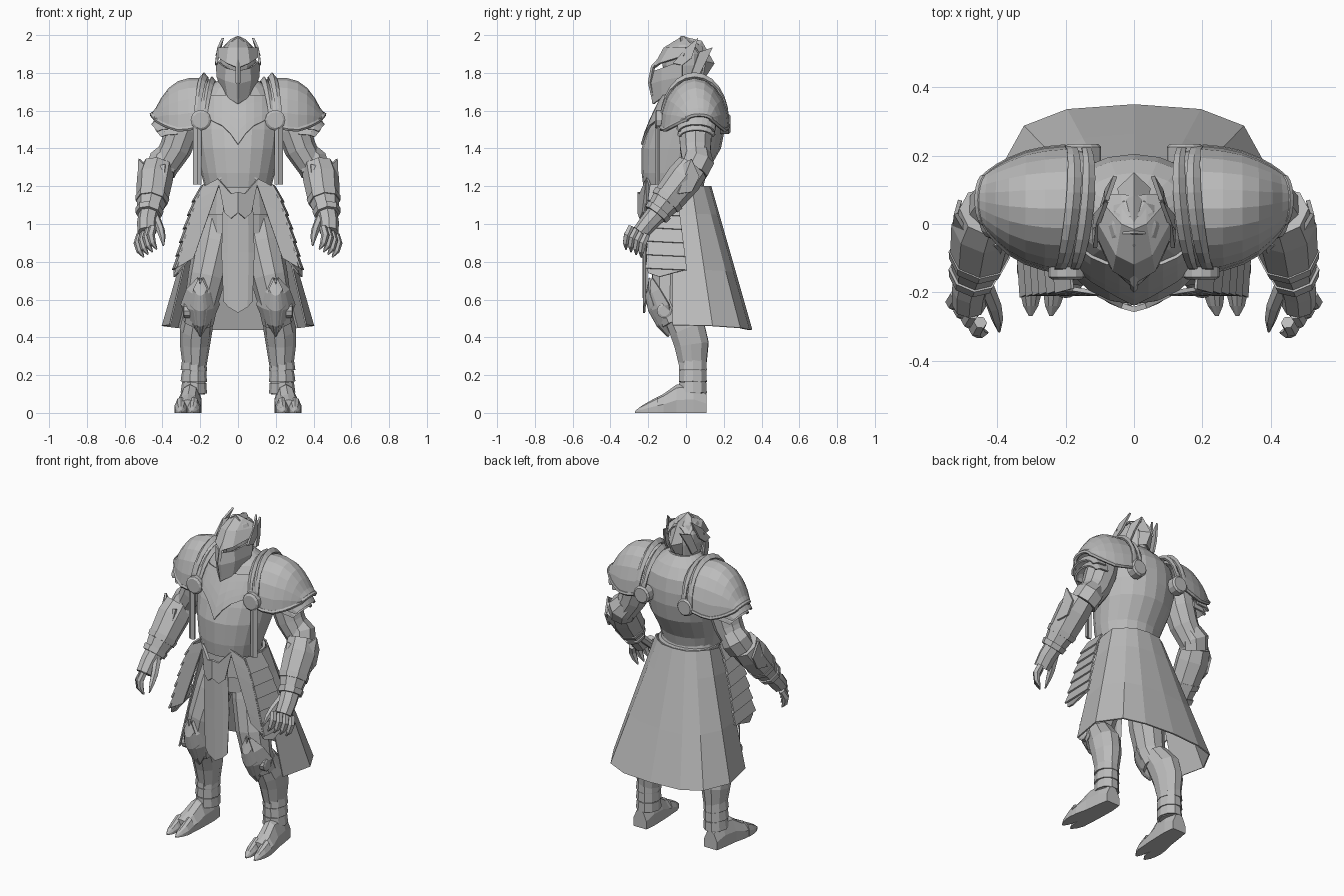
import bpy, bmesh, math
from mathutils import Vector as V

steel = bpy.data.materials.new("steel_grey")
steel.diffuse_color = (0.5, 0.5, 0.5, 1)


def make(name, verts, faces, mirror=False, thick=0):
    """Flat-shaded mesh object, optionally mirrored left/right and given thickness."""
    me = bpy.data.meshes.new(name)
    me.from_pydata([tuple(v) for v in verts], [], faces)
    bm = bmesh.new()
    bm.from_mesh(me)
    bmesh.ops.remove_doubles(bm, verts=bm.verts, dist=0.0005)
    bmesh.ops.recalc_face_normals(bm, faces=bm.faces)
    bm.to_mesh(me)
    bm.free()
    me.materials.append(steel)
    ob = bpy.data.objects.new(name, me)
    bpy.context.collection.objects.link(ob)
    if mirror:
        ob.modifiers.new("mirror", 'MIRROR')
    if thick:
        s = ob.modifiers.new("thickness", 'SOLIDIFY')
        s.thickness, s.offset = thick, 0
    return ob


def loft(name, rings, closed=True, **kw):
    """Skin across rows of points; closed rows get end caps."""
    n = len(rings[0])
    faces = [(r * n + i, r * n + (i + 1) % n, (r + 1) * n + (i + 1) % n, (r + 1) * n + i)
             for r in range(len(rings) - 1) for i in range(n if closed else n - 1)]
    if closed:
        faces += [tuple(range(n)), tuple(range((len(rings) - 1) * n, len(rings) * n))]
    return make(name, [p for r in rings for p in r], faces, **kw)


def oval(z, rx, yf, yb, n=20, front=1.0):
    """Horizontal ring; front > 1 pinches it to a ridge."""
    cy, ry, pts = (yf + yb) / 2, (yb - yf) / 2, []
    for i in range(n):
        a = 2 * math.pi * i / n
        s = math.sin(a)
        y = cy + ry * (s if s > 0 else -abs(s) ** front)
        pts.append((rx * math.cos(a), y, z))
    return pts


def limb(name, pts, n=8, mirror=True):
    """Tube along a path of (x, y, z, width radius, optional depth radius)."""
    c, rings, u = [V(p[:3]) for p in pts], [], V((1, 0, 0))
    for i, p in enumerate(pts):
        d = (c[min(i + 1, len(c) - 1)] - c[max(i - 1, 0)]).normalized()
        if i == 0 and abs(d.x) > 0.9:
            u = V((0, 1, 0))
        u = (u - d * u.dot(d)).normalized()
        w = d.cross(u)
        r1, r2 = p[3], p[-1]
        rings.append([c[i] + u * r1 * math.cos(a) + w * r2 * math.sin(a)
                      for a in (2 * math.pi * k / n for k in range(n))])
    return loft(name, rings, mirror=mirror)


def plate(name, pts, thick=0.012, mirror=True):
    return make(name, pts, [tuple(range(len(pts)))], mirror=mirror, thick=thick)


# Cuirass and raised breastplate with a V-shaped lower edge
chest = [(1.19, .175, -.225, .09), (1.27, .195, -.235, .11), (1.4, .225, -.235, .185), (1.5, .24, -.205, .205),
         (1.58, .24, -.17, .205), (1.66, .22, -.13, .19), (1.72, .17, -.1, .15), (1.77, .09, -.06, .1)]
loft("cuirass", [oval(*c) for c in chest])
loft("neck", [oval(1.72, .075, -.05, .09, 12), oval(1.82, .075, -.06, .085, 12)])


def chest_y(x, z):
    for a, b in zip(chest, chest[1:]):
        if a[0] <= z <= b[0]:
            t = (z - a[0]) / (b[0] - a[0])
            rx, yf, yb = [a[k] + (b[k] - a[k]) * t for k in (1, 2, 3)]
            return (yf + yb) / 2 - (yb - yf) / 2 * math.sqrt(max(0, 1 - (x / rx) ** 2)) - .006


lows = [1.42, 1.48, 1.52, 1.54, 1.56]
loft("breastplate", [[(.042 * i, chest_y(.042 * i, lo + (1.68 - lo) * r / 4), lo + (1.68 - lo) * r / 4)
                      for i, lo in enumerate(lows)] for r in range(5)], closed=False, mirror=True, thick=.01)

# Shoulder armour: teardrop shell, flared rim, lower lames, straps and round fasteners


def arch(x, zb, zt, ry, cy=.045, n=10, lean=0.0):
    return [(x + lean * math.sin(math.pi * i / n), cy - ry * math.cos(math.pi * i / n),
             zb + (zt - zb) * math.sin(math.pi * i / n)) for i in range(n + 1)]


shell = [arch(.15, 1.54, 1.745, .165), arch(.2, 1.52, 1.765, .176), arch(.26, 1.505, 1.765, .17),
         arch(.315, 1.5, 1.75, .155, .048), arch(.362, 1.515, 1.715, .132, .052),
         arch(.395, 1.53, 1.665, .108, .058, lean=.005), arch(.42, 1.545, 1.61, .085, .064, lean=.01),
         arch(.435, 1.555, 1.58, .065, .07, lean=.02)]
loft("pauldron", shell, closed=False, mirror=True, thick=.014)
edge = [r[0] for r in shell[1:-1]] + shell[-1] + [r[-1] for r in shell[-2:0:-1]]
limb("pauldron_rim", [(*p, .013) for p in edge], 6)
for k, (x, z, ry) in enumerate([(.34, 1.505, .1), (.32, 1.475, .095)]):
    loft(f"shoulder_lame_{k}", [arch(x, z, z + .1, ry, .055), arch(x + .06, z - .005, z + .06, ry, .055, lean=.025),
                                arch(x + .085, z - .015, z + .02, ry * .9, .055, lean=.03)],
         closed=False, mirror=True, thick=.01)
for name, x0, w, top in (("outer_strap", .19, .03, 1.785), ("inner_strap", .15, .025, 1.765)):
    rows = []
    for i in range(13):
        a = math.pi * i / 12
        s = math.sin(a)
        x = x0 + .018 * math.cos(a) - .025 * s
        y, z = .045 - .175 * math.cos(a), 1.55 + (top - 1.55) * s
        rows.append([(x, y, z - .01), (x + w / 2, y, z + .01 * s), (x + w, y, z - .01)])
    loft(name, rows, closed=False, mirror=True, thick=.016)
limb("front_fastener", [(.197, -.12, 1.55, .054), (.197, -.155, 1.55, .054), (.197, -.163, 1.55, .042)], 12)
limb("back_fastener", [(.15, .18, 1.53, .054), (.15, .225, 1.53, .054), (.15, .235, 1.53, .044)], 12)
loft("hanging_strap", [[(.195, -.148, z), (.215, -.155, z), (.235, -.143, z)] for z in (1.52, 1.36, 1.21)],
     closed=False, mirror=True, thick=.012)

# Helmet: skull, visor, brow, horns and crest
loft("helmet_skull", [oval(*h, 12, 1.4) for h in [(1.7, .065, -.06, .075), (1.76, .085, -.1, .09),
     (1.84, .098, -.125, .1), (1.9, .095, -.125, .098), (1.95, .065, -.08, .075), (1.975, .02, -.02, .03)]])
loft("visor", [[(0, -.172, 1.635), (.05, -.125, 1.67), (.085, -.03, 1.72)],
               [(0, -.185, 1.74), (.065, -.125, 1.76), (.108, -.02, 1.78)],
               [(0, -.165, 1.81), (.06, -.125, 1.825), (.113, -.02, 1.865)]], closed=False, mirror=True, thick=.012)
loft("brow", [[(0, -.172, 1.825), (.06, -.135, 1.85), (.116, -.01, 1.89)],
              [(0, -.115, 1.93), (.05, -.09, 1.93), (.1, .0, 1.93)],
              [(0, -.015, 1.992), (.035, 0, 1.975), (.08, .05, 1.93)],
              [(0, .08, 1.95), (.035, .085, 1.93), (.07, .085, 1.88)]], closed=False, mirror=True, thick=.01)
limb("nose_ridge", [(0, -.172, 1.66, .009), (0, -.19, 1.75, .012), (0, -.175, 1.83, .012), (0, -.06, 1.965, .006)], 4, False)
plate("side_horn", [(.114, -.07, 1.85), (.117, -.02, 1.84), (.112, .03, 1.88), (.08, .065, 1.985), (.105, .0, 1.93)], .012)
plate("rear_horn", [(.1, .03, 1.8), (.088, .07, 1.79), (.08, .1, 1.85), (.055, .14, 1.935), (.08, .07, 1.91)], .012)
loft("helmet_crest", [[(.03, -.03, 1.965), (.035, .06, 1.93), (.045, .1, 1.86), (.04, .085, 1.78)],
                      [(0, -.03, 1.99), (0, .08, 1.965), (0, .145, 1.85), (0, .105, 1.79)]],
     closed=False, mirror=True, thick=.012)

# Arms, vambraces and gauntlets
limb("upper_arm", [(.27, .05, 1.62, .09), (.295, .05, 1.5, .092), (.33, .05, 1.4, .085), (.39, .055, 1.3, .072)], 10)
limb("elbow_guard", [(.36, .06, 1.365, .074), (.39, .065, 1.33, .086), (.41, .04, 1.28, .082)], 8)
limb("vambrace", [(.425, .035, 1.3, .088), (.44, -.01, 1.24, .096), (.453, -.09, 1.14, .086), (.468, -.145, 1.07, .066)], 8)
for k, (x, y, z, r) in enumerate([(.453, -.09, 1.14, .091), (.468, -.14, 1.075, .076)]):
    limb(f"vambrace_band_{k}", [(x, y, z, r), (x + .005, y - .02, z - .025, r - .006)], 8)
loft("elbow_fin", [[(.39, -.09, 1.24), (.47, -.095, 1.2), (.53, -.04, 1.16), (.515, .03, 1.17)],
                   [(.385, -.06, 1.315), (.475, -.05, 1.29), (.522, .03, 1.345), (.51, .07, 1.25)]],
     closed=False, mirror=True, thick=.012)
limb("palm", [(.47, -.15, 1.06, .056), (.48, -.195, 1.01, .054, .05), (.483, -.24, .955, .05, .045)], 8)
for k in range(4):
    x, y, z = .45 + .023 * k, -.288 + .027 * k, .985 - .014 * k
    limb(f"finger_{k}", [(x, y, z, .02), (x + .012, y - .022, z - .045, .022), (x + .002, y - .03, z - .085, .018),
                         (x - .02, y - .03, z - .12, .004)], 6)
limb("thumb", [(.435, -.18, 1.03, .024), (.41, -.24, .97, .022), (.4, -.28, .93, .017), (.395, -.315, .885, .004)], 6)

# Waist, belt ornament, front tabard
loft("waist", [oval(1.24, .17, -.17, .085), oval(1.12, .185, -.175, .12), oval(.95, .19, -.17, .13)])
loft("waist_band", [oval(1.2, .185, -.185, .125), oval(1.05, .2, -.19, .163)])
plate("belt_ornament", [(0, -.25, 1.17), (.035, -.24, 1.16), (.105, -.205, 1.24), (.085, -.215, 1.14),
                        (.07, -.225, 1.06), (.035, -.24, 1.03), (0, -.25, 1.06)], .016)
loft("tabard", [[(0, -.232, 1.15), (.05, -.226, 1.15), (.075, -.21, 1.15)],
                [(0, -.226, .85), (.055, -.222, .85), (.085, -.208, .85)],
                [(0, -.222, .53), (.05, -.22, .56), (.075, -.21, .59)]], closed=False, mirror=True, thick=.012)

# Hip guards: a smooth front panel and overlapping slats round the side


def hip(t, out=0.0):
    z, x = 1.2 - .43 * t, .18 + .14 * max(t, 0) ** .75
    return [(.085 + .15 * t, -.205, z + .05), (x + out, -.19 - .015 * t - out, z),
            (x + .015 + out, -.05 + .055 * t, z - .01)]


loft("hip_panel", [hip(k / 6)[:2] for k in range(7)], closed=False, mirror=True, thick=.012)
for k in range(6):
    loft(f"hip_slat_{k}", [hip(k / 6 - .02)[1:], hip((k + 1) / 6 + .01, .01)[1:]],
         closed=False, mirror=True, thick=.009)
plate("hip_tip", [hip(.9)[0], hip(.95)[1], hip(1)[2], (.338, -.14, .72), (.318, -.2, .74)], .01)

# Long coat skirt, open at the front
waist = [(0, .13, 1.2), (.08, .12, 1.2), (.13, .09, 1.2), (.185, .03, 1.2), (.19, -.07, 1.18)]
hem = [(0, .347, .44), (.195, .333, .44), (.32, .285, .45), (.4, .14, .46), (.36, -.07, .465)]
loft("coat_skirt", [[V(a).lerp(V(b), t) for a, b in zip(waist, hem)] for t in (0, .2, .6, 1)],
     closed=False, mirror=True, thick=.008)

# Legs, knee guards and greaves
limb("thigh", [(.1, -.02, 1.05, .1), (.125, -.05, .9, .108), (.165, -.085, .72, .1), (.195, -.09, .58, .088),
               (.21, -.05, .48, .082)], 10)
limb("calf", [(.205, -.05, .54, .078), (.222, .008, .44, .087, .1), (.228, .03, .36, .08, .095),
              (.23, .036, .25, .064, .075), (.235, .04, .1, .06, .065)], 10)
knee = [(.68, .012, -.19), (.62, .07, -.207), (.54, .1, -.19), (.46, .065, -.145), (.405, .006, -.09)]
for name, grow, rows in (("knee_guard", 1, knee), ("knee_crest", .5, knee)):
    loft(name, [[(.2 + w * grow * k / 3, yf - .01 * (1 - grow) + w * (grow * k / 3) ** 2,
                  z + .035 * (k / 3) ** 2) for k in range(-3, 4)] for z, w, yf in rows],
         closed=False, mirror=True, thick=.01)
limb("knee_disc", [(.255, -.115, .54, .04), (.285, -.115, .54, .04), (.29, -.115, .54, .028)], 10)
for k, z in enumerate((.25, .19, .13)):
    limb(f"greave_band_{k}", [(.232, .036, z + .03, .064, .076), (.234, .036, z - .025, .07, .078)], 10)


# Armoured boots with split clawed toes
def shoe(name, sections):
    loft(name, [[(c - w, y, 0), (c - w, y, h * .45), (c - w * .55, y, h * .88), (c, y, h), (c + w * .55, y, h * .88),
                 (c + w, y, h * .45), (c + w, y, 0)] for y, c, w, h in sections], mirror=True)


shoe("boot", [(.108, .245, .045, .11), (.04, .247, .055, .16), (-.05, .254, .06, .15), (-.12, .264, .067, .1),
              (-.18, .268, .066, .07)])
for name, x, tip in (("inner_toe", .234, .243), ("outer_toe", .302, .303)):
    shoe(name, [(-.15, x, .034, .085), (-.2, x, .032, .058), (-.24, (x + tip) / 2, .022, .034), (-.27, tip, .005, .01)])
